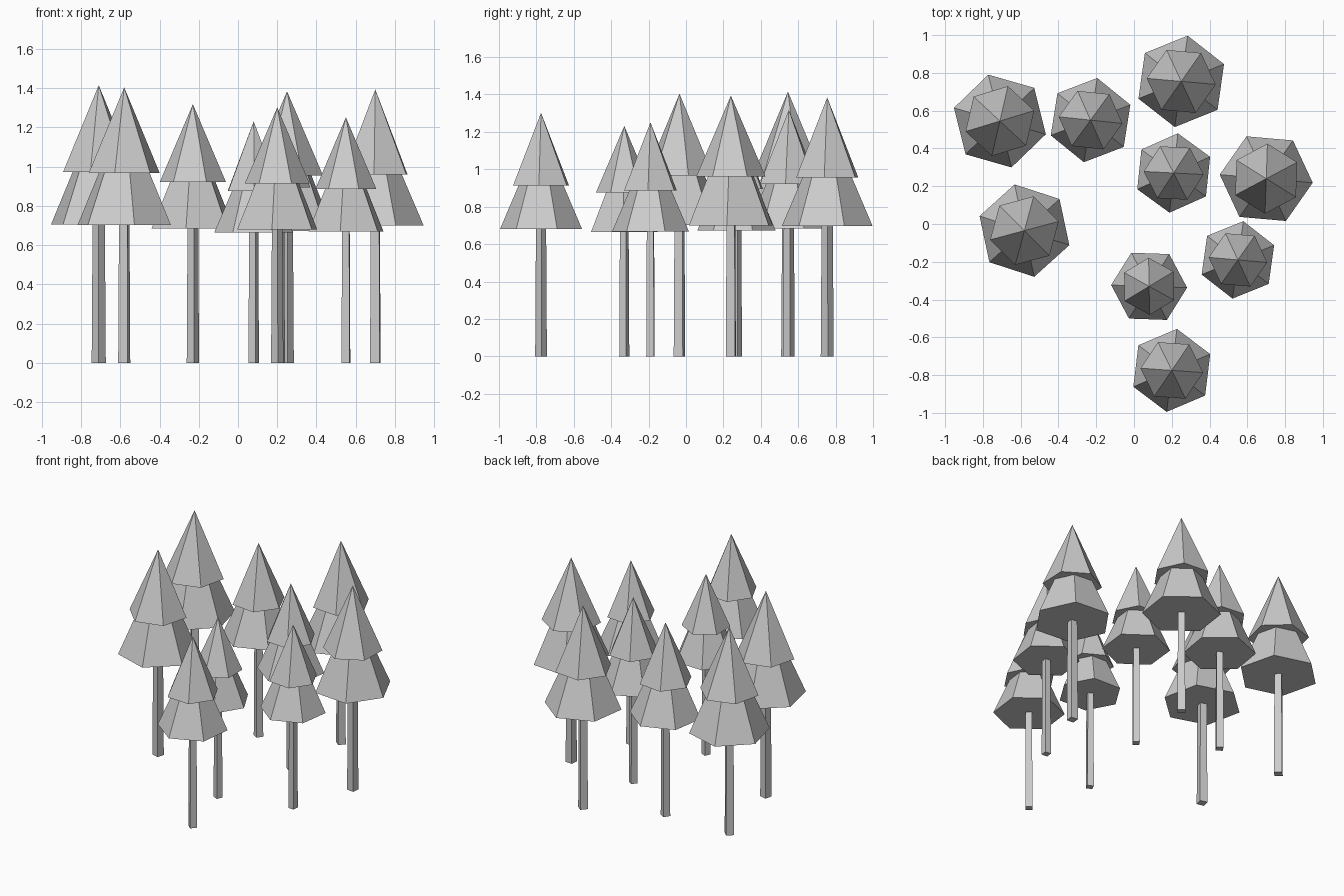
import bpy
from math import radians

cube = bpy.data.objects.get("Cube")
if cube:
    bpy.data.objects.remove(cube, do_unlink=True)

# One plain grey for everything
grey = bpy.data.materials.new("plain_grey")
grey.use_nodes = True
COLOUR = (0.6, 0.6, 0.6, 1)
grey.diffuse_color = COLOUR
grey.node_tree.nodes["Principled BSDF"].inputs["Base Color"].default_value = COLOUR


def cone(name, sides, r_low, r_high, z_low, z_high, x, y, angle):
    """Upright tapered prism; angle turns a corner away from +x."""
    bpy.ops.mesh.primitive_cone_add(
        vertices=sides, radius1=r_low, radius2=r_high, depth=z_high - z_low,
        location=(x, y, (z_low + z_high) / 2),
        rotation=(0, 0, radians(angle - 90)))
    ob = bpy.context.object
    ob.name = name
    ob.data.materials.append(grey)


def tree(i, x, y, height, turn, trunk_turn):
    size = (height - 0.515) / 0.9
    low = 0.505 + 0.2 * size          # underside of the foliage
    mid = low + 0.267 * size          # underside of the upper tier
    cone(f"trunk_{i}", 4, 0.036 * size, 0.031 * size, 0, low + 0.05, x, y, trunk_turn)
    cone(f"lower_foliage_{i}", 6, 0.253 * size, 0.13 * size, low, mid + 0.02 * size, x, y, turn)
    cone(f"upper_foliage_{i}", 6, 0.19 * size, 0, mid, height, x, y, turn - 27)


# x, y, height, foliage turn, trunk turn
TREES = [
    (-0.71, 0.545, 1.415, 104, 0),
    (-0.58, -0.035, 1.404, 102, 30),
    (-0.23, 0.55, 1.318, 81, 12),
    (0.25, 0.755, 1.384, 82, 5),
    (0.21, 0.27, 1.266, 84, 10),
    (0.70, 0.24, 1.394, 115, 40),
    (0.08, -0.33, 1.231, 118, 20),
    (0.55, -0.19, 1.251, 82, 40),
    (0.20, -0.775, 1.302, 83, 5),
]
for i, spec in enumerate(TREES, 1):
    tree(i, *spec)
